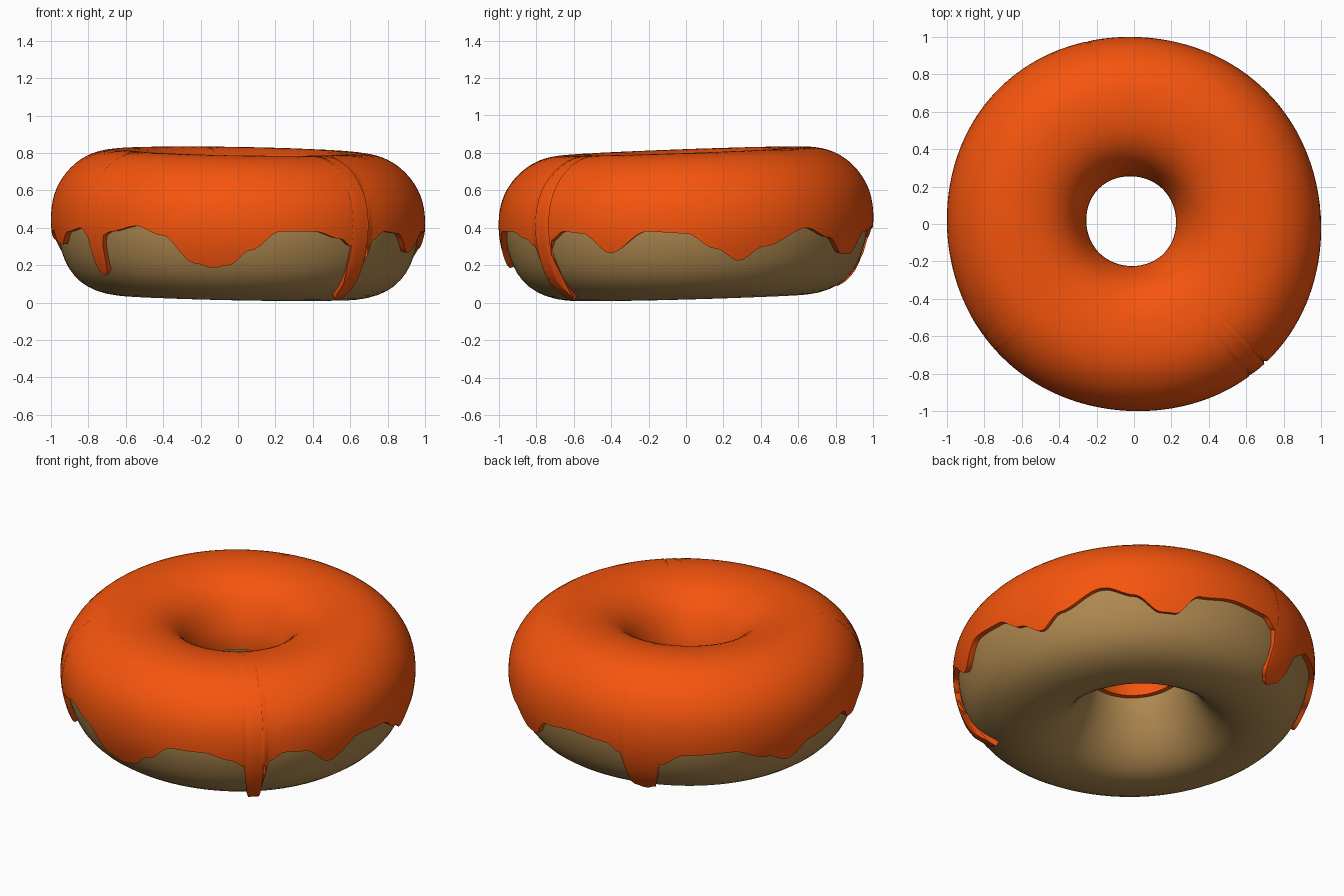
import bpy, bmesh, math
from math import cos, sin, radians, pi

if "Cube" in bpy.data.objects:
    bpy.data.objects.remove(bpy.data.objects["Cube"])

# dough cross-section (radius, height), from the hole wall over the top and back underneath
PROFILE = [(.27, .43), (.29, .55), (.36, .68), (.47, .755), (.62, .78), (.76, .76), (.87, .69),
           (.945, .58), (.97, .45), (.955, .31), (.90, .17), (.80, .075), (.65, .03),
           (.50, .05), (.38, .15), (.30, .30)]
# lower edge of the icing: (angle in degrees, height)
EDGE = [(-180, .37), (-172, .39), (-167, .32), (-163, .31), (-156, .38), (-147, .40), (-144, .36),
        (-142.5, .17), (-140, .145), (-138, .17), (-136.5, .36), (-133, .38), (-123, .41),
        (-114, .36), (-104, .21), (-98, .185), (-93, .20), (-86, .28), (-77, .38), (-66, .38),
        (-57, .34), (-53, .30), (-51.5, .03), (-49, .01), (-47, .03), (-45.5, .33), (-40, .38),
        (-33, .37), (-24, .265), (-12, .38), (0, .37), (9, .29), (17, .225), (25, .30), (40, .40),
        (50, .35), (59, .26), (64, .26), (72, .38), (85, .41), (98, .40), (103, .35),
        (105.5, .12), (110, .09), (114, .12), (116.5, .30), (124, .37), (140, .38), (152, .31),
        (161, .25), (170, .34), (180, .37)]
THICK = .03
N = len(PROFILE)


def section(t, offset=0.0):
    """Smooth closed cross-section, optionally pushed outward along its normal."""
    i, u = math.floor(t), t - math.floor(t)
    a, b, c, d = (PROFILE[(i + k) % N] for k in (-1, 0, 1, 2))
    p, v = [], []
    for k in (0, 1):
        c1, c2 = c[k] - a[k], 2 * a[k] - 5 * b[k] + 4 * c[k] - d[k]
        c3 = -a[k] + 3 * b[k] - 3 * c[k] + d[k]
        p.append(b[k] + .5 * u * (c1 + u * (c2 + u * c3)))
        v.append(c1 + u * (2 * c2 + 3 * u * c3))
    n = math.hypot(*v)
    return p[0] - offset * v[1] / n, p[1] + offset * v[0] / n


def place(th, t, offset=0.0):
    """Sweep the section round, with a slightly uneven hand-made shape."""
    r, z = section(t, offset)
    s = z / .8
    z += s * .025 * cos(th - radians(115)) + (1 - s) * .02 * cos(th - radians(125))
    f = 1 + .012 * sin(2 * th) ** 2 + .01 * cos(2 * (th - radians(135)))
    shift = .02 * (1 - r)
    return r * f * cos(th) - shift, r * f * sin(th) + shift, z


def edge_height(deg):
    for (a, za), (b, zb) in zip(EDGE, EDGE[1:]):
        if a <= deg <= b:
            u = (deg - a) / (b - a)
            return za + (zb - za) * u * u * (3 - 2 * u)


def edge_param(th, height):
    lo, hi = 4.0, 12.0
    for _ in range(25):
        mid = (lo + hi) / 2
        if place(th, mid, THICK)[2] > height:
            lo = mid
        else:
            hi = mid
    return lo


def sweep(name, columns, closed, color):
    """Skin a ring of point columns."""
    bm = bmesh.new()
    rows = [[bm.verts.new(p) for p in col] for col in columns]
    n, m = len(rows), len(rows[0])
    for i in range(n):
        a, b = rows[i], rows[(i + 1) % n]
        for j in range(m if closed else m - 1):
            k = (j + 1) % m
            bm.faces.new((a[j], b[j], b[k], a[k]))
    bmesh.ops.recalc_face_normals(bm, faces=bm.faces)
    # outward means the highest face looks up
    top = max(bm.faces, key=lambda f: f.calc_center_median().z)
    if top.normal.z < 0:
        bmesh.ops.reverse_faces(bm, faces=bm.faces)
    mesh = bpy.data.meshes.new(name)
    bm.to_mesh(mesh)
    bm.free()
    mesh.shade_smooth()
    ob = bpy.data.objects.new(name, mesh)
    bpy.context.collection.objects.link(ob)
    mat = bpy.data.materials.new(name + "_colour")
    mat.diffuse_color = color
    mat.use_nodes = True
    mat.node_tree.nodes["Principled BSDF"].inputs["Base Color"].default_value = mat.diffuse_color
    mesh.materials.append(mat)
    return ob


# dough ring
angles = [2 * pi * i / 96 for i in range(96)]
sweep("dough", [[place(th, j * N / 48) for j in range(48)] for th in angles],
      True, (.43, .25, .08, 1))

# icing: from inside the hole, over the top, down to the dripping edge
columns = []
for deg in range(-180, 180):
    th = radians(deg)
    end = edge_param(th, edge_height(deg))
    columns.append([place(th, -.1 + (end + .1) * j / 36, THICK) for j in range(37)])
icing = sweep("icing", columns, False, (.92, .09, .004, 1))
solid = icing.modifiers.new("thickness", 'SOLIDIFY')
solid.thickness = THICK + .005
solid.offset = -1

# keep the rim of the icing crisp
bpy.context.view_layer.objects.active = icing
icing.select_set(True)
bpy.ops.object.modifier_apply(modifier="thickness")
bpy.ops.object.shade_smooth_by_angle(angle=radians(50))
